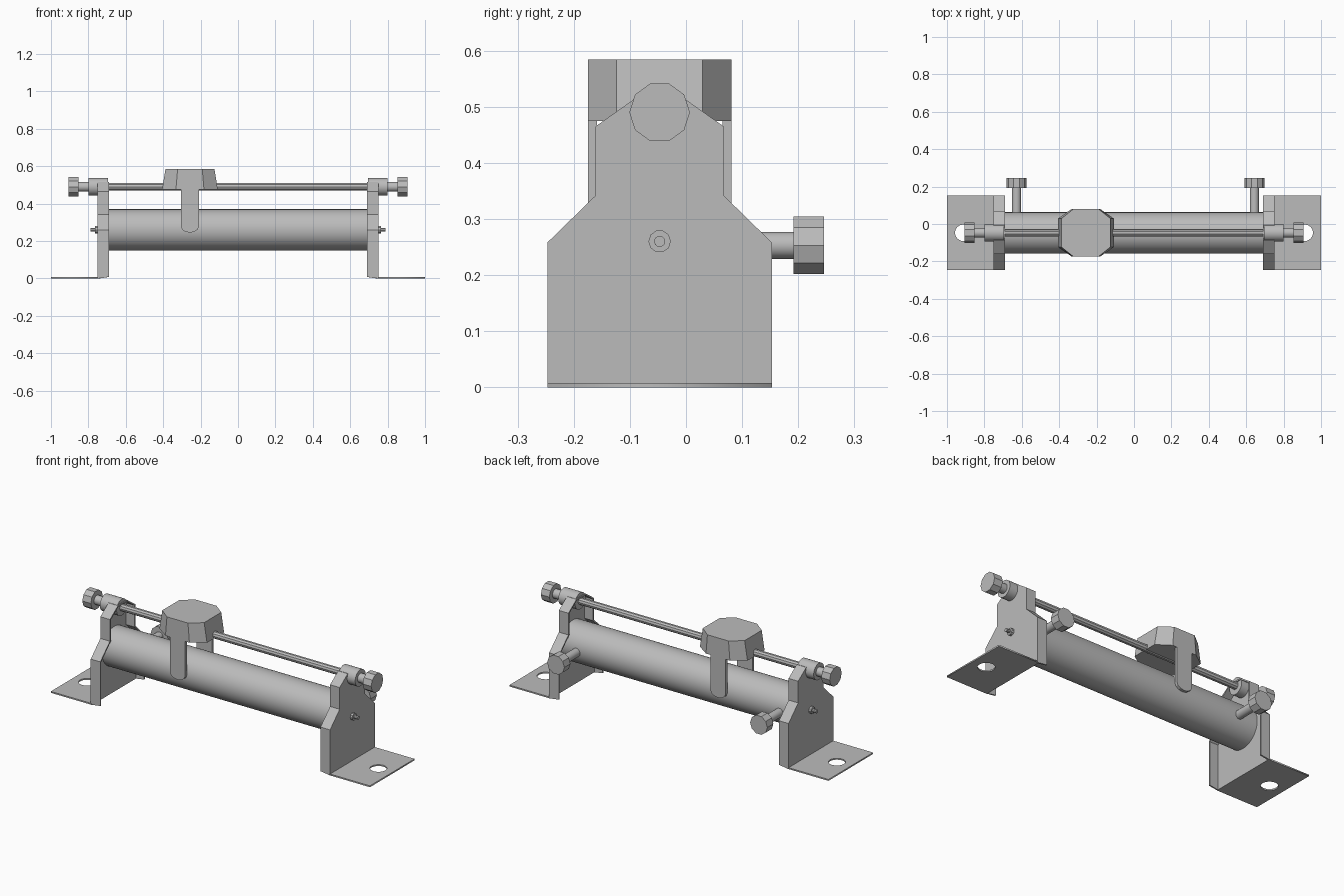
import bpy, bmesh
from math import cos, sin, pi, radians
from mathutils import Vector

cube = bpy.data.objects.get("Cube")
if cube:
    bpy.data.objects.remove(cube)

grey = bpy.data.materials.new("plain grey")
grey.use_nodes = True
COLOUR = (0.5, 0.5, 0.5, 1)
grey.diffuse_color = COLOUR
grey.node_tree.nodes["Principled BSDF"].inputs["Base Color"].default_value = COLOUR

AXIS_Y = -0.047   # tube, rod and slider share this depth
TUBE_Z, ROD_Z = 0.26, 0.49
SHEET = 0.008


def finish(name, bm, mirror=False, smooth=False, fix_normals=True):
    if fix_normals:
        bmesh.ops.recalc_face_normals(bm, faces=bm.faces)
    mesh = bpy.data.meshes.new(name)
    bm.to_mesh(mesh)
    bm.free()
    ob = bpy.data.objects.new(name, mesh)
    bpy.context.collection.objects.link(ob)
    mesh.materials.append(grey)
    if smooth:
        for p in mesh.polygons:
            p.use_smooth = len(p.vertices) == 4
        mesh.set_sharp_from_angle(angle=radians(35))
    if mirror:
        ob.modifiers.new("mirror", "MIRROR")
    return ob


def loft(name, rings, **options):
    """Closed solid through matching rings of points."""
    bm = bmesh.new()
    loops = [[bm.verts.new(p) for p in ring] for ring in rings]
    n = len(loops[0])
    for a, b in zip(loops, loops[1:]):
        for i in range(n):
            j = (i + 1) % n
            bm.faces.new((a[i], a[j], b[j], b[i]))
    bm.faces.new(loops[0])
    bm.faces.new(loops[-1])
    return finish(name, bm, **options)


def circle(r, n):
    return [(r * cos(2 * pi * i / n), r * sin(2 * pi * i / n)) for i in range(n)]


def rod_x(name, x0, x1, z, r, n, **options):
    return loft(name, [[(x, AXIS_Y + u, z + v) for u, v in circle(r, n)]
                       for x in (x0, x1)], **options)


def rod_y(name, x, y0, y1, z, r, n, **options):
    return loft(name, [[(x + u, y, z + v) for u, v in circle(r, n)]
                       for y in (y0, y1)], **options)


# End brackets: folded sheet, rims turned inward, open at the bottom
half = [(0.2, 0), (0.2, 0.258), (0.114, 0.342), (0.114, 0.465), (0.042, 0.516)]
profile = half + [(-u, z) for u, z in reversed(half)]
bm = bmesh.new()
outer = [bm.verts.new((0.75, AXIS_Y + u, z)) for u, z in profile]
inner = [bm.verts.new((0.69, AXIS_Y + u, max(z, SHEET))) for u, z in profile]
bm.faces.new(outer)
for i in range(len(profile) - 1):
    bm.faces.new((outer[i + 1], outer[i], inner[i], inner[i + 1]))
bracket = finish("end_brackets", bm, fix_normals=False)
wall = bracket.modifiers.new("sheet", "SOLIDIFY")
wall.thickness = SHEET
wall.offset = -1
wall.use_even_offset = True
bracket.modifiers.new("mirror", "MIRROR")

# Mounting feet with a bolt hole
curve = bpy.data.curves.new("mounting_feet", "CURVE")
curve.dimensions = "2D"
curve.fill_mode = "BOTH"
curve.extrude = SHEET / 2
outline = [(x, AXIS_Y + y) for x, y in
           ((0.742, -0.2), (1, -0.2), (1, 0.2), (0.742, 0.2))]
hole = [(0.913 + u, AXIS_Y + v) for u, v in circle(0.044, 24)]
for points in (outline, hole):
    spline = curve.splines.new("POLY")
    spline.points.add(len(points) - 1)
    for point, (x, y) in zip(spline.points, points):
        point.co = (x, y, SHEET / 2, 1)
    spline.use_cyclic_u = True
feet = bpy.data.objects.new("mounting_feet", curve)
bpy.context.collection.objects.link(feet)
curve.materials.append(grey)
bpy.context.view_layer.objects.active = feet
feet.select_set(True)
bpy.ops.object.convert(target="MESH")
feet = bpy.context.view_layer.objects.active
feet.modifiers.new("mirror", "MIRROR")

# Wound tube and its end screws
rod_x("resistor_tube", -0.742, 0.742, TUBE_Z, 0.11, 64, smooth=True)
rod_x("screw_nuts", 0.75, 0.764, TUBE_Z, 0.02, 10, mirror=True)
rod_x("screw_tips", 0.764, 0.788, TUBE_Z, 0.01, 10, mirror=True)

# Slide rod with end sleeves and terminal knobs
rod_x("slide_rod", -0.75, 0.75, ROD_Z, 0.02, 10)
rod_x("rod_sleeves", 0.695, 0.8, ROD_Z, 0.047, 32, mirror=True, smooth=True)
rod_x("rod_terminal_necks", 0.8, 0.853, ROD_Z, 0.026, 20, mirror=True, smooth=True)
rod_x("rod_terminal_knobs", 0.852, 0.905, ROD_Z, 0.054, 10, mirror=True)

# Rear terminals on the tube
for side, x in (("right", -0.628), ("left", 0.644)):
    rod_y(side + "_rear_neck", x, 0.04, 0.194, 0.253, 0.024, 20, smooth=True)
    rod_y(side + "_rear_knob", x, 0.192, 0.246, 0.253, 0.054, 10)

# Slider head: octagon narrowing upward along x only
SLIDER_X = -0.257


def octagon(half_x, flat_x, z):
    quarter = [(half_x, 0.0765), (flat_x, 0.128)]
    pts = quarter + [(-x, y) for x, y in reversed(quarter)]
    pts += [(-x, -y) for x, y in pts]
    return [(SLIDER_X + x, AXIS_Y + y, z) for x, y in pts]


loft("slider_head", [octagon(0.149, 0.075, 0.475), octagon(0.131, 0.066, 0.584)])

# Contact legs with rounded tips, front and back
tip = [(0.048 * cos(a), 0.278 + 0.033 * sin(a))
       for a in (pi + pi * i / 6 for i in range(7))]
leg = [(-0.048, 0.48)] + tip + [(0.048, 0.48)]
for side, sign in (("front", -1), ("back", 1)):
    loft(side + "_contact_leg",
         [[(SLIDER_X + x, AXIS_Y + sign * d, z) for x, z in leg]
          for d in (0.112, 0.128)])
